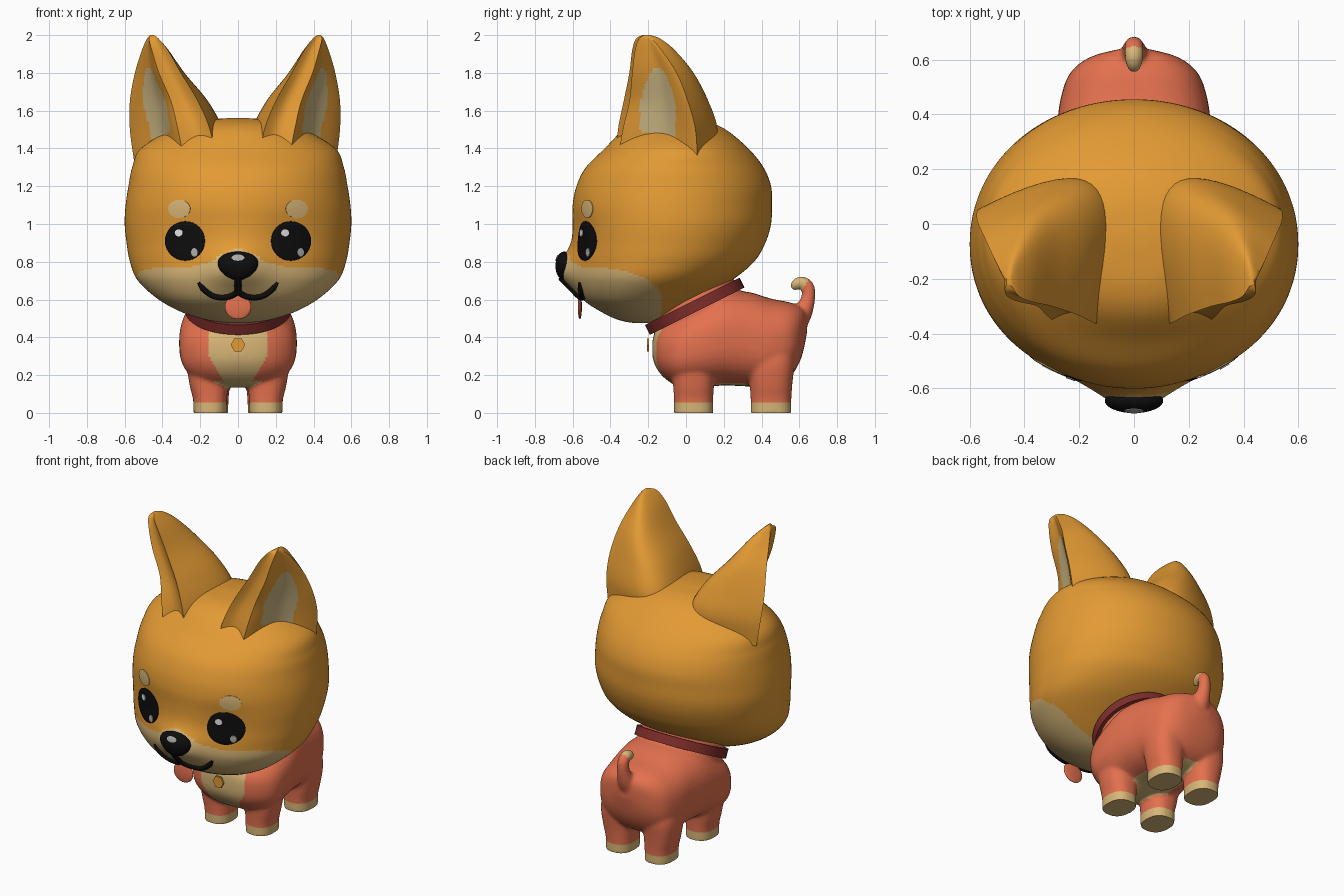
import bpy, bmesh, math
from mathutils import Vector, Matrix
from mathutils.bvhtree import BVHTree

if "Cube" in bpy.data.objects:
    bpy.data.objects.remove(bpy.data.objects["Cube"], do_unlink=True)


def material(name, *rgb):
    m = bpy.data.materials.new(name)
    m.use_nodes = True
    m.diffuse_color = (*rgb, 1)
    m.node_tree.nodes["Principled BSDF"].inputs["Base Color"].default_value = (*rgb, 1)
    return m


ORANGE = material("orange_fur", .77, .325, .034)
CREAM = material("cream_fur", .69, .47, .185)
EAR_CREAM = material("ear_cream", .62, .48, .23)
CORAL = material("coral_fur", .78, .165, .077)
RED = material("collar_red", .21, .027, .024)
BLACK = material("black", .004, .004, .004)
WHITE = material("highlight_white", .8, .8, .8)
GREY = material("highlight_grey", .42, .4, .4)


# ---- helpers ----
def smooth_rows(rows, n):
    """Interpolate a few rows smoothly into n + 1 rows."""
    out, last = [], len(rows) - 1
    for k in range(n + 1):
        u = k / n * last
        i = min(int(u), last - 1)
        f = u - i
        a, b, c, d = (Vector(rows[max(0, min(last, i + e))]) for e in (-1, 0, 1, 2))
        out.append(b + (c - a + (a * 2 - b * 5 + c * 4 - d + ((b - c) * 3 + d - a) * f) * f) * (f / 2))
    return out


def finish(name, bm, mats, paint=None, angle=40):
    bmesh.ops.recalc_face_normals(bm, faces=bm.faces)
    bm.normal_update()
    if paint:
        for f in bm.faces:
            f.material_index = paint(f.calc_center_median(), f.normal)
    me = bpy.data.meshes.new(name)
    bm.to_mesh(me)
    bm.free()
    for m in mats:
        me.materials.append(m)
    ob = bpy.data.objects.new(name, me)
    bpy.context.collection.objects.link(ob)
    bpy.ops.object.select_all(action='DESELECT')
    ob.select_set(True)
    bpy.context.view_layer.objects.active = ob
    bpy.ops.object.shade_smooth_by_angle(angle=math.radians(angle))
    return ob


def loft(bm, rings):
    rows = [[bm.verts.new(p) for p in r] for r in rings]
    n = len(rows[0])
    for a, b in zip(rows, rows[1:]):
        for j in range(n):
            bm.faces.new((a[j], a[(j + 1) % n], b[(j + 1) % n], b[j]))
    bm.faces.new(rows[0])
    bm.faces.new(rows[-1])


def oval(center, u, v, n=32, power=2.0):
    pts = []
    for k in range(n):
        c, s = math.cos(math.tau * k / n), math.sin(math.tau * k / n)
        e = 2 / power
        pts.append(Vector(center) + Vector(u) * math.copysign(abs(c) ** e, c)
                   + Vector(v) * math.copysign(abs(s) ** e, s))
    return pts


def tube(bm, pts, radii, ref, n=16):
    rings = []
    for i, p in enumerate(pts):
        t = (pts[min(i + 1, len(pts) - 1)] - pts[max(i - 1, 0)]).normalized()
        v = t.cross(ref).normalized()
        rings.append(oval(p, v.cross(t) * radii[i], v * radii[i], n))
    loft(bm, rings)


def ellipsoid(name, center, radii, mat, taper=0):
    bm = bmesh.new()
    bmesh.ops.create_uvsphere(bm, u_segments=32, v_segments=20, radius=1)
    for v in bm.verts:
        v.co.x *= 1 + taper * v.co.z
    bmesh.ops.transform(bm, matrix=Matrix.Translation(center) @ Matrix.Diagonal((*radii, 1)), verts=bm.verts)
    return finish(name, bm, [mat], angle=80)


def project(ob):
    """Function that drops an (x, z) point onto the front of an object."""
    me = ob.data
    tree = BVHTree.FromPolygons([v.co for v in me.vertices], [p.vertices[:] for p in me.polygons])

    def drop(x, z, lift):
        hit, normal, *_ = tree.ray_cast(Vector((x, -2, z)), Vector((0, 1, 0)))
        return hit + normal * lift
    return drop


def patch(name, drop, x, z, rx, rz, mat, dome=0.0):
    """Oval plate that follows the surface, with an optional dome."""
    bm = bmesh.new()
    rings = []
    for r in (1, .999, .93, .8, .6, .35, .05):
        lift = -.008 if r == 1 else .004 + dome * math.sqrt(1 - r * r)
        rings.append([drop(p.x, p.z, lift) for p in oval((x, 0, z), (rx * r, 0, 0), (0, 0, rz * r))])
    loft(bm, rings)
    return finish(name, bm, [mat], angle=60)


def bell(a, b):
    return math.exp(-a * a - b * b)


# ---- head with muzzle and shallow eye hollows: height, front, back, half width ----
HEAD = [(.475, -.27, -.2, .04), (.49, -.35, -.12, .16), (.53, -.44, -.05, .29), (.6, -.54, .07, .42),
        (.7, -.59, .24, .53), (.8, -.6, .36, .572), (.9, -.6, .42, .59), (1.0, -.6, .45, .6),
        (1.1, -.6, .455, .595), (1.2, -.58, .45, .58), (1.3, -.53, .41, .56), (1.4, -.43, .33, .515),
        (1.5, -.33, .21, .35), (1.545, -.23, .1, .21), (1.56, -.1, -.02, .06)]
bm = bmesh.new()
rings = []
for z, front, back, half in smooth_rows(HEAD, 140):
    ring = oval((0, (front + back) / 2, z), (half, 0, 0), (0, (back - front) / 2, 0), 160, 2.05)
    for p in ring:
        if p.y < -.3:
            p.y += .02 * bell((abs(p.x) - .27) / .14, (z - .92) / .13) - .078 * bell(p.x / .145, (z - .76) / .1)
    rings.append(ring)
loft(bm, rings)


def face_mask(c, n):
    if c.y > -.13:
        return 0
    edge = .6 + .17 * math.sqrt(max(0, 1 - max(0, c.y + .5) ** 2 / .137))
    return int(c.z < edge + .1 * math.exp(-(c.x / .14) ** 2))


head = finish("head", bm, [ORANGE, CREAM], face_mask, 60)
on_head = project(head)

# ---- ears: height, then x, y of inner front rim, back, outer rim and front corner ----
EAR = [(1.34, .11, -.37, .1, .1, .52, .06, .27, -.36), (1.5, .14, -.36, .12, .13, .54, .05, .3, -.335),
       (1.65, .2, -.33, .19, .09, .54, .01, .335, -.3), (1.8, .285, -.3, .3, .02, .515, -.05, .395, -.285),
       (1.92, .35, -.285, .37, -.07, .48, -.13, .43, -.27), (1.98, .395, -.265, .41, -.14, .455, -.18, .445, -.25),
       (2.0, .42, -.23, .425, -.19, .44, -.2, .44, -.22)]
for side, label in ((1, "left"), (-1, "right")):
    stretch = side * (1 if side > 0 else 1.06)

    def inner_ear(c, n):
        width = .095 * math.sqrt(max(0, min(1, (1.83 - c.z) / .2)))
        low = 1.45 + .35 * max(0, -.12 - c.y)
        return int(n.x * side * .82 - n.y * .57 > .3 and abs(c.y + .15) < width and c.z > low)

    bm = bmesh.new()
    rings = []
    for z, ax, ay, bx, by, cx, cy, dx, dy in smooth_rows(EAR, 60):
        a, b, c, d = (Vector((x, y, z)) for x, y in ((ax, ay), (bx, by), (cx, cy), (dx, dy)))
        ring = []
        for k in range(20):
            s = k / 20
            ring.append(a * (1 - s) * (1 - 2 * s) + b * 4 * s * (1 - s) + c * s * (2 * s - 1))
        for k in range(32):
            s = k / 32
            ring.append(c.lerp(d, s).lerp(b, .1 * math.sin(math.pi * s) ** 2))
        for k in range(10):
            s = k / 10
            ring.append(d.lerp(a, s).lerp(b, .06 * math.sin(math.pi * s)))
        rings.append([Vector((p.x * stretch, p.y, p.z)) for p in ring])
    loft(bm, rings)
    finish(label + "_ear", bm, [ORANGE, EAR_CREAM], inner_ear, 40)

    # eye, its glints and the brow spot
    eye = patch(label + "_eye", on_head, side * .28, .91, .105, .105, BLACK, .012)
    on_eye = project(eye)
    patch(label + "_eye_glint", on_eye, side * .28 - .032, .953, .021, .019, WHITE)
    patch(label + "_eye_small_glint", on_eye, side * .28 + .05, .85, .017, .022, GREY)
    patch(label + "_brow_spot", on_head, side * .31, 1.08, .058, .048, CREAM)

    # half of the mouth line
    line = smooth_rows([(0, .72), (0, .65), (.05, .617), (.12, .617), (.175, .65), (.208, .69)], 24)
    bm = bmesh.new()
    tube(bm, [on_head(p.x * side, p.y, .002) for p in line],
         [.017 if k < 20 else .017 - .0025 * (k - 20) for k in range(25)], Vector((0, 1, 0)), 10)
    finish(label + "_mouth_line", bm, [BLACK])

nose = ellipsoid("nose", (0, -.645, .778), (.105, .046, .076), BLACK, .2)
patch("nose_glint", project(nose), 0, .82, .034, .016, GREY)
ellipsoid("tongue", (0, -.562, .562), (.07, .011, .066), CORAL)

# ---- body: length position, bottom, top, half width; merged with neck, legs and tail ----
BODY = [(-.178, .3, .38, .04), (-.163, .25, .43, .14), (-.12, .19, .47, .23), (-.04, .14, .52, .295),
        (.08, .135, .59, .312), (.2, .145, .645, .305), (.33, .14, .64, .285), (.45, .14, .605, .27),
        (.55, .19, .585, .235), (.61, .29, .56, .16), (.64, .42, .53, .05)]
bm = bmesh.new()
loft(bm, [oval((0, y, (lo + hi) / 2), (w, 0, 0), (0, 0, (hi - lo) / 2), 40, 2.5)
          for y, lo, hi, w in smooth_rows(BODY, 40)])

neck = Vector((0, .045, .567))
axis = Vector((0, -.447, .894))
slope = Vector((0, .894, .447))
loft(bm, [oval(neck + axis * h, (.258, 0, 0), slope * .25) for h in (-.12, .05)])

for side in (1, -1):
    for y, x, ry in ((.04, .148, .104), (.45, .14, .108)):
        legs = [(-.012, x, .088, ry), (.07, x, .09, ry), (.15, x + .006, .103, ry + .005),
                (.27, x + .008, .115, ry + .016), (.38, x - .005, .1, ry), (.45, x - .03, .05, ry - .06)]
        loft(bm, [oval((cx * side, y, z), (rx, 0, 0), (0, r, 0), 24, 2.4)
                  for z, cx, rx, r in smooth_rows(legs, 20)])

TAIL = [(0, .56, .46, .075), (0, .615, .53, .055), (0, .645, .6, .039), (0, .645, .665, .036),
        (0, .61, .69, .034), (0, .578, .675, .028), (0, .572, .65, .015)]
rows = smooth_rows(TAIL, 30)
tube(bm, [r.xyz for r in rows], [r.w for r in rows], Vector((1, 0, 0)))

rough = finish("body_rough", bm, [CORAL])
remesh = rough.modifiers.new("merge", 'REMESH')
remesh.mode = 'VOXEL'
remesh.voxel_size = .01
relax = rough.modifiers.new("relax", 'SMOOTH')
relax.factor = .5
relax.iterations = 10
merged = bpy.data.meshes.new_from_object(rough.evaluated_get(bpy.context.evaluated_depsgraph_get()))
bpy.data.objects.remove(rough, do_unlink=True)
bm = bmesh.new()
bm.from_mesh(merged)
bpy.data.meshes.remove(merged)
for v in bm.verts:
    v.co.z = max(0, v.co.z)


def coat(c, n):
    chest = c.y < -.05 and c.z > .1 and abs(c.x) < .155 - .6 * max(0, .3 - c.z)
    belly = .1 < c.z < .17 and abs(c.x) < .13 and n.z < -.6
    tail_tip = c.z > .625 and .5 < c.y < .6 + .6 * (c.z - .625)
    return int(c.z < .056 or chest or belly or tail_tip)


finish("body", bm, [CORAL, CREAM], coat, 55)

# ---- collar and tag ----
bm = bmesh.new()
loft(bm, [oval(neck + axis * h, (r, 0, 0), slope * r, 48)
          for r, h in ((.24, -.032), (.28, -.032), (.28, .026), (.24, .026))])
finish("collar", bm, [RED], angle=30)

bm = bmesh.new()
loft(bm, [oval((0, y, .36), (.038, 0, 0), (0, 0, .04), 6) for y in (-.207, -.195)])
finish("collar_tag", bm, [ORANGE], angle=20)
